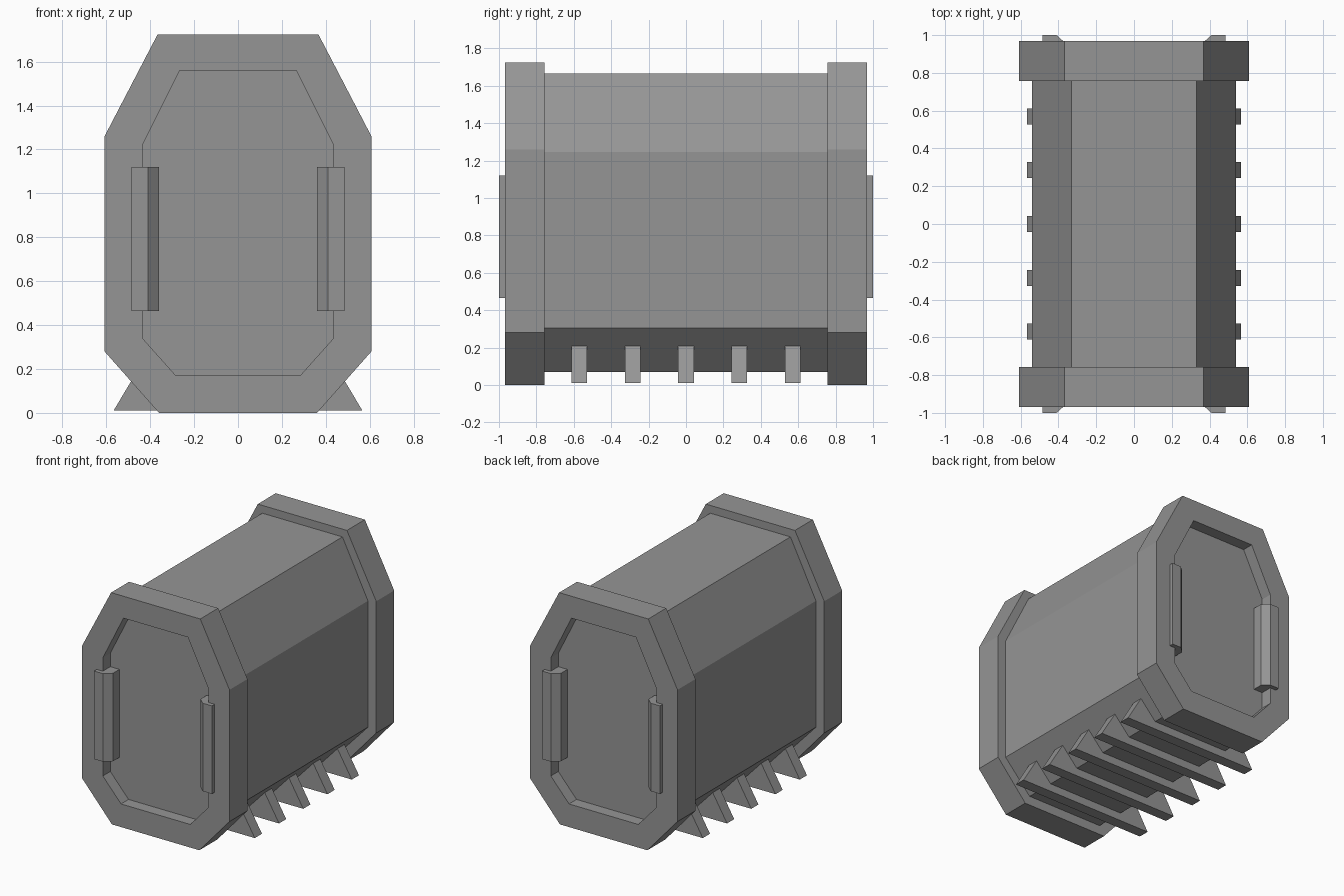
import bpy, bmesh

cube = bpy.data.objects.get("Cube")
if cube:
    bpy.data.objects.remove(cube, do_unlink=True)

grey = bpy.data.materials.new("mid grey")
grey.use_nodes = True
colour = (0.3, 0.3, 0.3, 1)
grey.diffuse_color = colour
bsdf = next(n for n in grey.node_tree.nodes if n.type == 'BSDF_PRINCIPLED')
bsdf.inputs["Base Color"].default_value = colour


def mirrored(half):
    """Close a right-hand half profile, listed bottom to top, into a ring."""
    return half + [(-x, z) for x, z in reversed(half)]


def loft(name, sections):
    """Skin a stack of equal-sized rings of 3D points and cap both ends."""
    bm = bmesh.new()
    rings = [[bm.verts.new(p) for p in section] for section in sections]
    count = len(rings[0])
    for a, b in zip(rings, rings[1:]):
        for i in range(count):
            j = (i + 1) % count
            bm.faces.new((a[i], a[j], b[j], b[i]))
    bm.faces.new(rings[0])
    bm.faces.new(rings[-1])
    bmesh.ops.recalc_face_normals(bm, faces=bm.faces)
    mesh = bpy.data.meshes.new(name)
    bm.to_mesh(mesh)
    bm.free()
    mesh.materials.append(grey)
    obj = bpy.data.objects.new(name, mesh)
    bpy.context.scene.collection.objects.link(obj)
    return obj


def at_y(profile, y):
    return [(x, y, z) for x, z in profile]


# Octagonal outlines
body = mirrored([(0.32, 0.07), (0.54, 0.305), (0.54, 1.245), (0.33, 1.665)])
collar = mirrored([(0.36, 0), (0.608, 0.28), (0.608, 1.26), (0.367, 1.723)])
recess = mirrored([(0.285, 0.172), (0.435, 0.34), (0.435, 1.22), (0.265, 1.56)])

# Main container shell
loft("container_body", [at_y(body, -0.8), at_y(body, 0.8)])

# End collars with recessed panels, and their grab handles
handle = [(0.485, 0.96), (0.485, 1), (0.41, 1), (0.36, 0.955), (0.36, 0.87), (0.43, 0.87)]
for end, side in (("front", -1), ("back", 1)):
    loft(end + "_collar", [at_y(collar, side * 0.757), at_y(collar, side * 0.968),
                           at_y(recess, side * 0.968), at_y(recess, side * 0.88)])
    for hand, flip in (("left", 1), ("right", -1)):
        loft(f"{end}_{hand}_handle",
             [[(flip * x, side * y, z) for x, y in handle] for z in (0.465, 1.12)])

# Cross ribs that the container rests on
rib = mirrored([(0.567, 0.01), (0.448, 0.21)])
for i in range(5):
    y = (i - 2) * 0.285
    loft(f"base_rib_{i + 1}", [at_y(rib, y - 0.042), at_y(rib, y + 0.042)])
